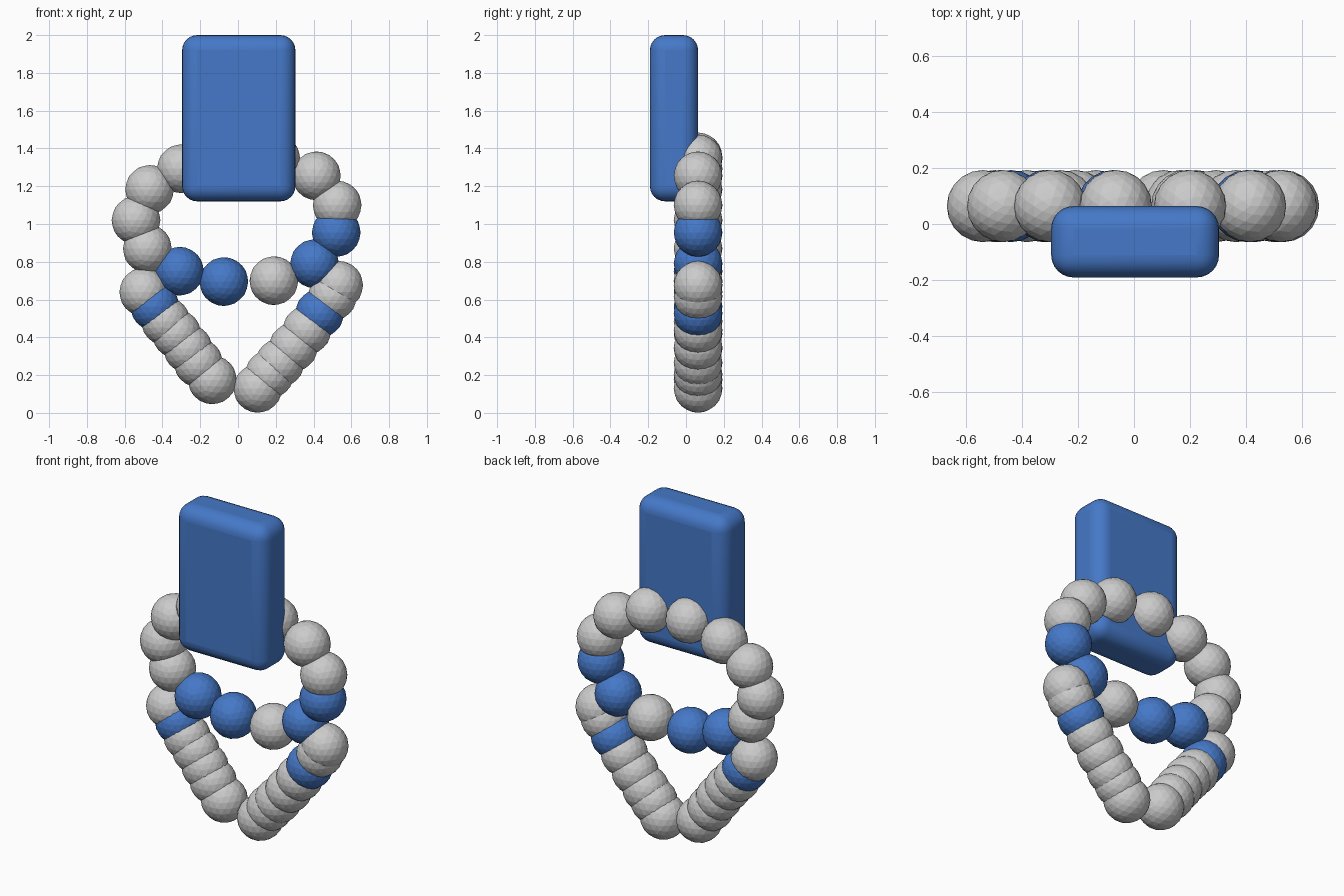
import bpy

if "Cube" in bpy.data.objects:
    bpy.data.objects.remove(bpy.data.objects["Cube"])

R, Y = 0.129, 0.064  # bead radius, depth of the bead plane

blue = bpy.data.materials.new("blue")
blue.diffuse_color = (0.06, 0.19, 0.58, 1)
blue.use_nodes = True
blue.node_tree.nodes["Principled BSDF"].inputs["Base Color"].default_value = blue.diffuse_color


def beads(name, points, coloured):
    for i, (x, z) in enumerate(points):
        bpy.ops.mesh.primitive_ico_sphere_add(subdivisions=3, radius=R, location=(x, Y, z))
        ob = bpy.context.object
        ob.name = f"{name}_{i + 1}"
        if i in coloured:
            ob.data.materials.append(blue)


# closed loop of beads, clockwise from the top left
beads("loop_bead", [
    (-0.065, 1.355), (0.2, 1.345), (0.415, 1.255), (0.525, 1.10), (0.52, 0.955),
    (0.405, 0.79), (0.19, 0.70), (-0.075, 0.695), (-0.31, 0.75), (-0.48, 0.87),
    (-0.54, 1.02), (-0.468, 1.183), (-0.30, 1.293)], {4, 5, 7, 8})

# two hanging strands converging at the bottom
beads("left_strand_bead", [
    (-0.499, 0.64), (-0.44, 0.563), (-0.383, 0.485), (-0.325, 0.418),
    (-0.265, 0.34), (-0.21, 0.265), (-0.136, 0.175)], {1})
beads("right_strand_bead", [
    (0.533, 0.675), (0.50, 0.617), (0.432, 0.527), (0.365, 0.438),
    (0.293, 0.348), (0.222, 0.265), (0.167, 0.205), (0.105, 0.13)], {2})

# rounded block in front of the loop
bpy.ops.mesh.primitive_cube_add(size=1, location=(0.004, -0.0635, 1.56))
block = bpy.context.object
block.name = "rounded_block"
block.scale = (0.6, 0.255, 0.88)
bpy.ops.object.transform_apply(location=False, rotation=False, scale=True)
bev = block.modifiers.new("round", 'BEVEL')
bev.width = 0.08
bev.segments = 6
block.data.materials.append(blue)
bpy.ops.object.shade_smooth_by_angle()
